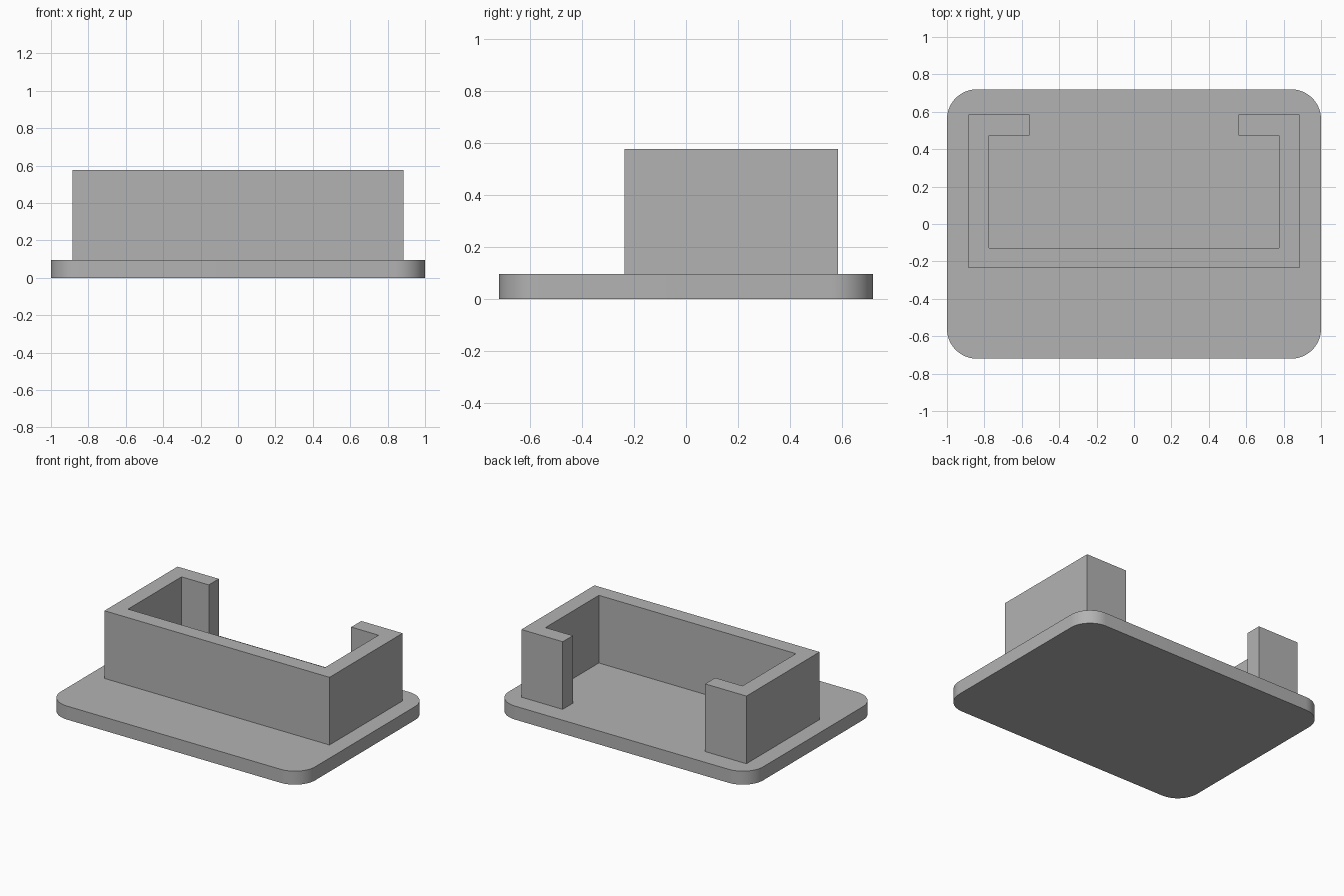
import bpy, bmesh
from math import radians, sin, cos

if "Cube" in bpy.data.objects:
    bpy.data.objects.remove(bpy.data.objects["Cube"], do_unlink=True)

# Single grey plastic material
grey = bpy.data.materials.new("grey plastic")
grey.use_nodes = True
colour = (0.45, 0.45, 0.45, 1)
grey.diffuse_color = colour
grey.node_tree.nodes["Principled BSDF"].inputs["Base Color"].default_value = colour


def extrude_profile(name, outline, bottom, top):
    """Make a solid from a counter-clockwise outline seen from above."""
    bm = bmesh.new()
    face = bm.faces.new([bm.verts.new((x, y, bottom)) for x, y in outline])
    result = bmesh.ops.extrude_face_region(bm, geom=[face], use_keep_orig=True)
    raised = [v for v in result["geom"] if isinstance(v, bmesh.types.BMVert)]
    bmesh.ops.translate(bm, verts=raised, vec=(0, 0, top - bottom))
    bmesh.ops.recalc_face_normals(bm, faces=bm.faces)
    mesh = bpy.data.meshes.new(name)
    bm.to_mesh(mesh)
    bm.free()
    mesh.materials.append(grey)
    obj = bpy.data.objects.new(name, mesh)
    bpy.context.collection.objects.link(obj)
    return obj


def rounded_rectangle(half_x, half_y, radius, steps=16):
    points = []
    for corner, (sx, sy) in enumerate([(1, 1), (-1, 1), (-1, -1), (1, -1)]):
        for i in range(steps + 1):
            a = radians(90 * (corner + i / steps))
            points.append((sx * (half_x - radius) + radius * cos(a),
                           sy * (half_y - radius) + radius * sin(a)))
    return points


plate_top = 0.096

# Base plate with rounded corners
plate = extrude_profile("base_plate", rounded_rectangle(1, 0.72, 0.16), 0, plate_top)
bpy.ops.object.select_all(action='DESELECT')
plate.select_set(True)
bpy.context.view_layer.objects.active = plate
bpy.ops.object.shade_smooth_by_angle(angle=radians(30))

# Open-backed wall with inward lips: right half, mirrored to close the loop
half = [(0, -0.236), (0.885, -0.236), (0.885, 0.585), (0.56, 0.585),
        (0.56, 0.472), (0.775, 0.472), (0.775, -0.128), (0, -0.128)]
mirrored = [(-x, y) for x, y in reversed(half[1:-1])]
extrude_profile("holder_wall", half[1:-1] + mirrored, plate_top, 0.577)
